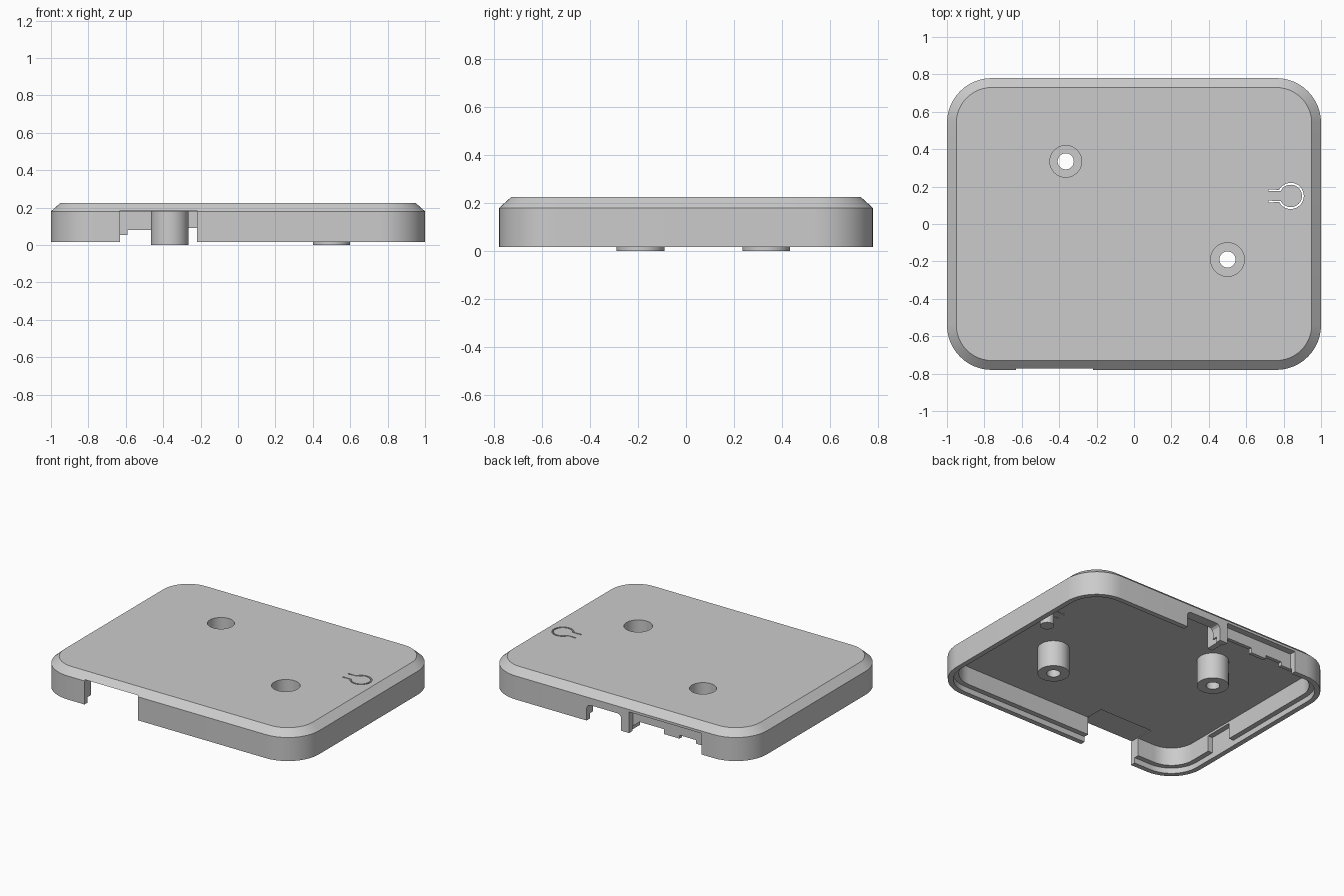
import bpy, bmesh
from math import sin, cos, pi, radians

cube = bpy.data.objects.get("Cube")
if cube:
    bpy.data.objects.remove(cube, do_unlink=True)

GREY = (0.6, 0.6, 0.6, 1)
mat = bpy.data.materials.new("plain grey")
mat.use_nodes = True
mat.diffuse_color = GREY
mat.node_tree.nodes["Principled BSDF"].inputs["Base Color"].default_value = GREY

HALF_X, HALF_Y, CORNER = 1.0, 0.78, 0.24
CEILING, TOP = 0.18, 0.225
LIP, WALL = 0.035, 0.07


def make(name, bm):
    bmesh.ops.recalc_face_normals(bm, faces=bm.faces)
    mesh = bpy.data.meshes.new(name)
    bm.to_mesh(mesh)
    bm.free()
    mesh.materials.append(mat)
    obj = bpy.data.objects.new(name, mesh)
    bpy.context.collection.objects.link(obj)
    return obj


def loft(name, loops, closed=False):
    """Skin a stack of equal loops; cap the ends unless the stack is closed."""
    bm = bmesh.new()
    rings = [[bm.verts.new(p) for p in loop] for loop in loops]
    n = len(rings[0])
    pairs = list(zip(rings, rings[1:]))
    if closed:
        pairs.append((rings[-1], rings[0]))
    else:
        bm.faces.new(rings[0])
        bm.faces.new(rings[-1])
    for a, b in pairs:
        for i in range(n):
            j = (i + 1) % n
            bm.faces.new((a[i], a[j], b[j], b[i]))
    return make(name, bm)


def rounded_loop(inset, z, steps=12):
    r = CORNER - inset
    pts = []
    for k, (sx, sy) in enumerate([(1, 1), (-1, 1), (-1, -1), (1, -1)]):
        for i in range(steps + 1):
            a = (k + i / steps) * pi / 2
            pts.append((sx * (HALF_X - CORNER) + r * cos(a),
                        sy * (HALF_Y - CORNER) + r * sin(a), z))
    return pts


def circle(x, y, r, z, n=48):
    return [(x + r * cos(2 * pi * i / n), y + r * sin(2 * pi * i / n), z) for i in range(n)]


def box(name, x0, x1, y0, y1, z0, z1):
    return loft(name, [[(x0, y0, z), (x1, y0, z), (x1, y1, z), (x0, y1, z)] for z in (z0, z1)])


def prism_y(name, xz, y0, y1):
    return loft(name, [[(x, y, z) for x, z in xz] for y in (y0, y1)])


def cut(target, cutter):
    cutter.hide_render = True
    mod = target.modifiers.new("cut", 'BOOLEAN')
    mod.operation, mod.solver, mod.object = 'DIFFERENCE', 'EXACT', cutter
    bpy.context.view_layer.objects.active = target
    bpy.ops.object.modifier_apply(modifier=mod.name)
    bpy.data.objects.remove(cutter, do_unlink=True)


def smooth(obj):
    bpy.ops.object.select_all(action='DESELECT')
    obj.select_set(True)
    bpy.context.view_layer.objects.active = obj
    bpy.ops.object.shade_smooth_by_angle(angle=radians(25))


# Chamfered tray with a stepped rim
shell = loft("lid_shell", [rounded_loop(i, z) for i, z in [
    (0.05, TOP), (0, CEILING), (0, 0.017), (LIP, 0.017),
    (LIP, 0.055), (WALL, 0.055), (WALL, CEILING)]])

# Front opening, running a little into the ceiling
cut(shell, box("front_cutter", -0.63, -0.22, -0.9, -0.585, -0.1, 0.186))

# Rear opening with rounded upper corners
arch = [(0.215, -0.1)]
arch += [(0.185 + 0.03 * cos(a), 0.1 + 0.03 * sin(a)) for a in (0, pi / 6, pi / 3, pi / 2)]
arch += [(-0.02 - 0.03 * cos(a), 0.1 + 0.03 * sin(a)) for a in (pi / 2, pi / 3, pi / 6, 0)]
arch += [(-0.05, -0.1)]
cut(shell, prism_y("arch_cutter", arch, 0.66, 0.9))

# Rear connector recess and the stepped opening below it
cut(shell, box("recess_cutter", -0.665, -0.11, 0.735, 0.9, -0.1, 0.163))
cut(shell, prism_y("stepped_cutter", [
    (-0.63, -0.1), (-0.63, 0.05), (-0.59, 0.05), (-0.59, 0.08), (-0.465, 0.08),
    (-0.465, 0.056), (-0.345, 0.056), (-0.345, 0.09), (-0.16, 0.09), (-0.11, 0.05),
    (-0.11, -0.1)], 0.66, 0.9))

# Relief inside the right wall
cut(shell, box("relief_cutter", -0.966, -0.9, -0.385, -0.18, -0.1, 0.165))

# Screw bosses with counterbored holes
for name, x, y, bore in [("rear_boss", -0.365, 0.335, 0.085), ("front_boss", 0.5, -0.19, 0.09)]:
    cut(shell, loft("bore_cutter", [circle(x, y, bore, z) for z in (0.1, 0.3)]))
    boss = loft(name, [circle(x, y, r, z) for r, z in [
        (0.1, 0), (0.1, 0.182), (bore, 0.182), (bore, 0.05), (0.043, 0.05), (0.043, 0)]],
        closed=True)
    smooth(boss)

# Keyhole-shaped slot that frees the button tongue
BX, BY = 0.838, 0.15


def keyhole(r):
    half = r - 0.035
    reach = pi - 0.48
    arc = [(BX + r * cos(a), BY + r * sin(a))
           for a in [reach * (1 - 2 * i / 28) for i in range(29)]]
    return [(0.72, BY + half)] + arc + [(0.72, BY - half)]


outline = keyhole(0.07) + keyhole(0.06)[::-1]
cut(shell, loft("slot_cutter", [[(x, y, z) for x, y in outline] for z in (0.1, 0.3)]))
smooth(shell)

# Button plunger under the tongue
smooth(loft("button_plunger", [circle(BX, BY, 0.045, z, 32) for z in (0.07, 0.182)]))

# Rib behind the rear post
box("rear_rib", -0.1, -0.06, 0.645, 0.74, 0.02, 0.182)
